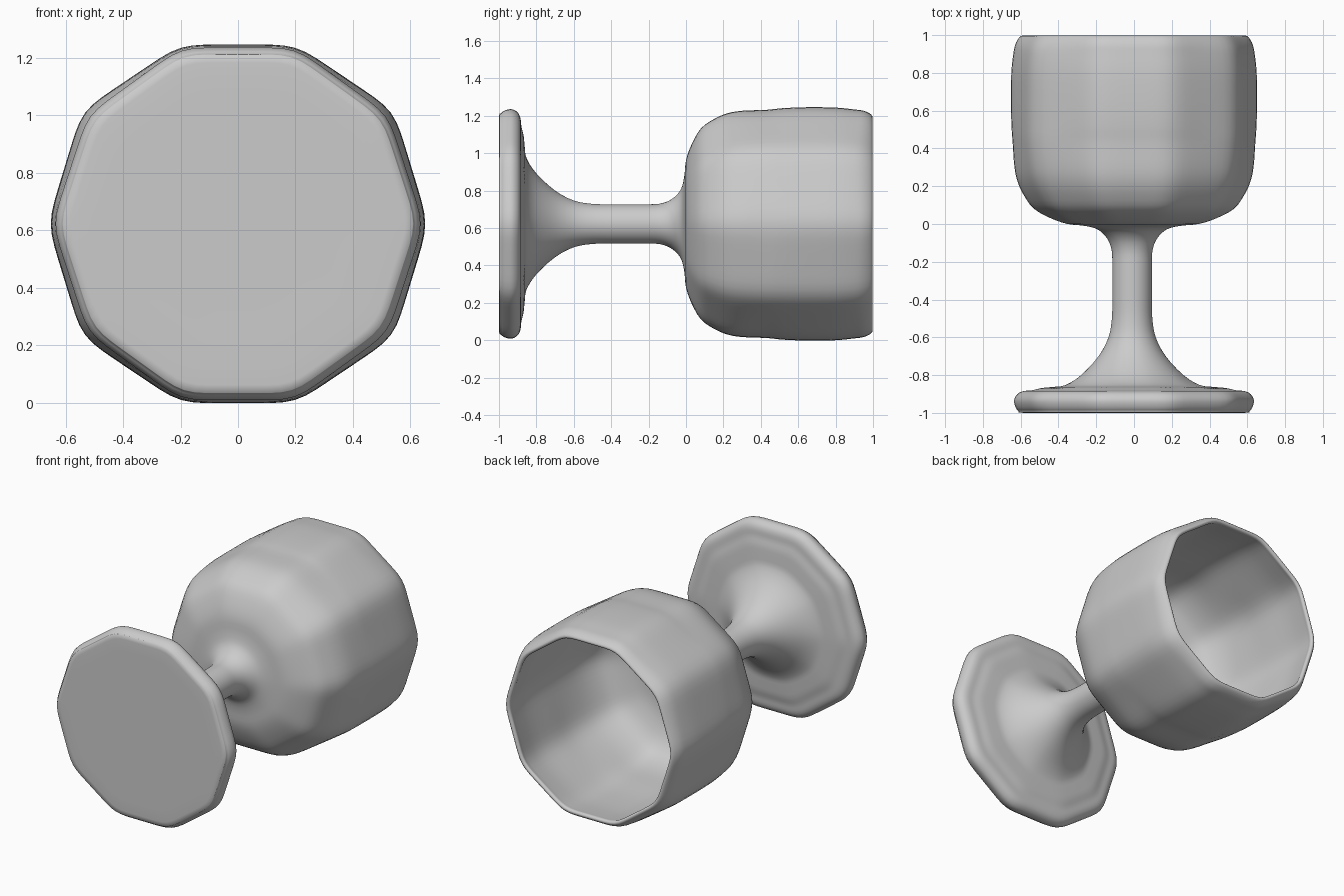
import bpy, bmesh, math
from mathutils import Vector

if "Cube" in bpy.data.objects:
    bpy.data.objects.remove(bpy.data.objects["Cube"])

SIDES, STEPS = 10, 10          # ten soft facets, samples per facet
CENTRE_Z = 0.622

grey = bpy.data.materials.new("plain grey")
grey.diffuse_color = (0.6, 0.6, 0.6, 1)
grey.use_nodes = True
grey.node_tree.nodes["Principled BSDF"].inputs["Base Color"].default_value = grey.diffuse_color


def soft_decagon(reach, rounds):
    """Ten-sided outline with rounded corners at the given reaches."""
    corner = [Vector((math.cos(math.tau * k / SIDES), math.sin(math.tau * k / SIDES))) * reach[k % 5]
              for k in range(SIDES)]
    pts = [corner[k].lerp(corner[(k + 1) % SIDES], s / STEPS)
           for k in range(SIDES) for s in range(STEPS)]
    for _ in range(rounds):
        n = len(pts)
        pts = [(pts[i - 1] + pts[i] * 2 + pts[(i + 1) % n]) / 4 for i in range(n)]
    return pts


# Facet weight 0 is a circle, 1 the even decagon, 2 the bulged decagon
EVEN = soft_decagon([1.056, 1.056, 1.053, 1.053, 1.056], 3)
BULGED = soft_decagon([1.075, 1.1, 1.053, 1.053, 1.1], 4)
ROUND = [p.normalized() for p in EVEN]


def smooth_profile(pts, n=3):
    """Catmull-Rom curve through (y, radius, facet weight) points."""
    p = [pts[0]] + pts + [pts[-1]]
    out = []
    for a, b, c, d in zip(p, p[1:], p[2:], p[3:]):
        for k in range(n):
            t = k / n
            out.append([0.5 * (2 * b[i] + (c[i] - a[i]) * t
                        + (2 * a[i] - 5 * b[i] + 4 * c[i] - d[i]) * t ** 2
                        + (3 * b[i] - a[i] - 3 * c[i] + d[i]) * t ** 3) for i in range(3)])
    return out + [pts[-1]]


def lathe(name, pts):
    """Turn a profile around the y axis, blending between the outlines."""
    bm = bmesh.new()
    count = len(EVEN)
    rings = []
    for y, r, w in smooth_profile(pts):
        w = min(max(w, 0), 2)
        ring = []
        for c, e, b in zip(ROUND, EVEN, BULGED):
            v = (c.lerp(e, w) if w < 1 else e.lerp(b, w - 1)) * max(r, 0)
            ring.append(bm.verts.new((v.x - 0.01 * max(1 - w, 0), y, CENTRE_Z + v.y)))
        rings.append(ring)
    for a, b in zip(rings, rings[1:]):
        for j in range(count):
            k = (j + 1) % count
            bm.faces.new((a[j], b[j], b[k], a[k]))
    bmesh.ops.remove_doubles(bm, verts=bm.verts, dist=0.0002)
    mesh = bpy.data.meshes.new(name)
    bm.to_mesh(mesh)
    bm.free()
    mesh.materials.append(grey)
    mesh.shade_smooth()
    bpy.context.collection.objects.link(bpy.data.objects.new(name, mesh))


# Foot: flat underside, rounded edge, shallow step, flare up to the stem
lathe("foot", [(-1, 0, 1), (-1, 0.3, 1), (-1, 0.56, 1), (-0.99, 0.59, 1),
               (-0.965, 0.607, 1), (-0.93, 0.612, 1), (-0.9, 0.595, 1),
               (-0.885, 0.565, 1), (-0.88, 0.52, 1), (-0.868, 0.47, 0.9),
               (-0.862, 0.41, 0.6), (-0.852, 0.35, 0.3), (-0.8, 0.27, 0.1),
               (-0.7, 0.178, 0), (-0.6, 0.125, 0), (-0.5, 0.107, 0),
               (-0.4, 0.105, 0)])

# Stem: plain round rod
lathe("stem", [(-0.4, 0.105, 0), (-0.2, 0.105, 0)])

# Bowl: collar, outer wall with slight waves, thin lip, hollow inside
lathe("bowl", [(-0.2, 0.105, 0), (-0.14, 0.108, 0), (-0.08, 0.13, 0),
               (-0.03, 0.18, 0), (-0.01, 0.25, 0.2), (0, 0.34, 0.5),
               (0.03, 0.425, 0.8), (0.08, 0.51, 1), (0.15, 0.56, 1.1),
               (0.22, 0.59, 1.3), (0.3, 0.604, 1.6), (0.43, 0.609, 2),
               (0.52, 0.618, 1.7), (0.65, 0.623, 1.5), (0.8, 0.621, 1.5),
               (0.9, 0.611, 1.5), (0.95, 0.604, 1.2), (0.985, 0.588, 1),
               (0.997, 0.571, 1), (0.985, 0.558, 1), (0.95, 0.562, 1.2),
               (0.8, 0.578, 1.5), (0.6, 0.58, 1.5), (0.43, 0.569, 2),
               (0.27, 0.558, 1.4), (0.16, 0.525, 1), (0.1, 0.475, 1),
               (0.06, 0.405, 0.8), (0.035, 0.32, 0.5), (0.03, 0.2, 0.2),
               (0.03, 0, 0.2)])
